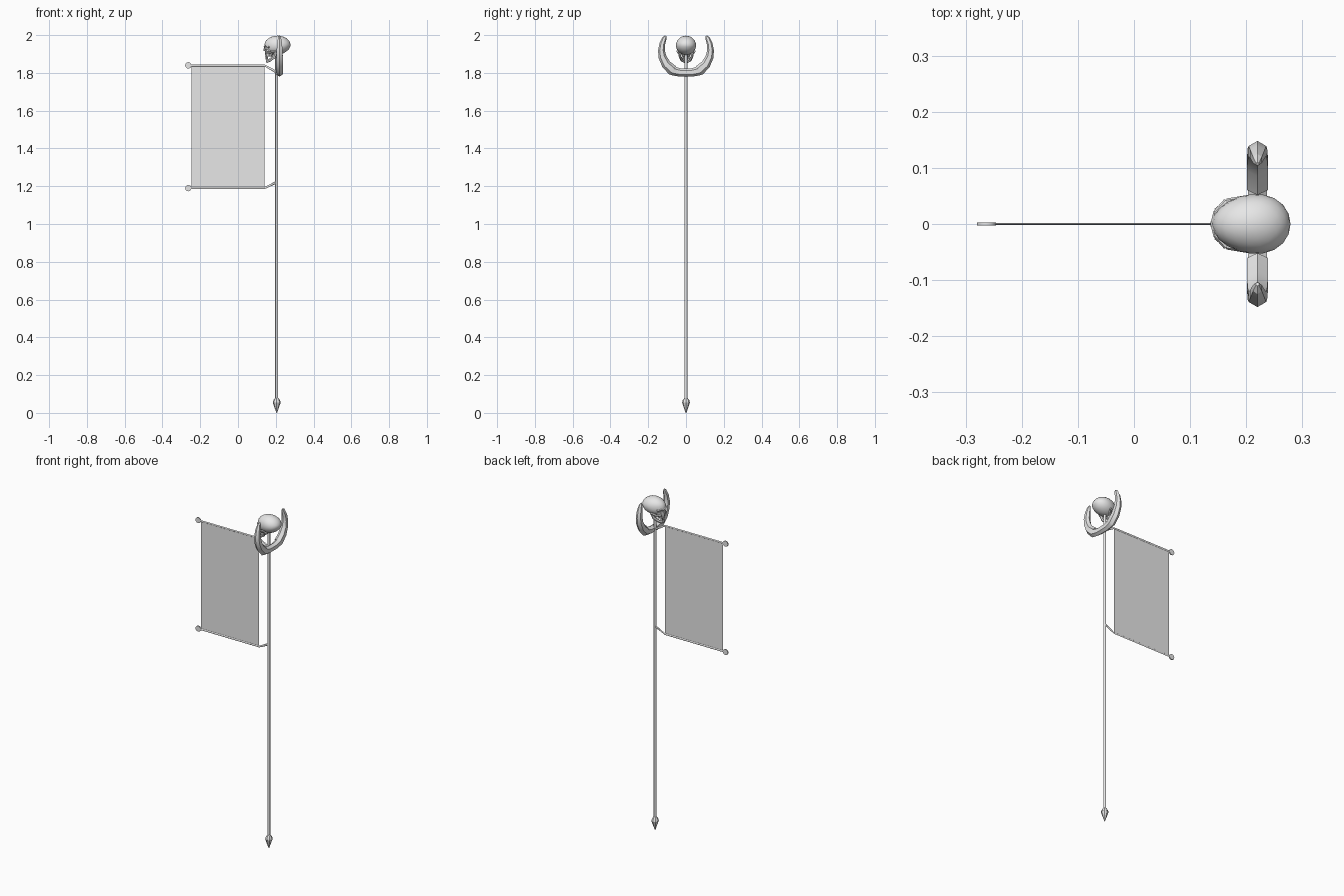
import bpy, bmesh, math
from mathutils import Vector

cube = bpy.data.objects.get("Cube")
if cube:
    bpy.data.objects.remove(cube, do_unlink=True)

GREY = (0.8, 0.8, 0.8, 1)
mat = bpy.data.materials.new("plain grey")
mat.use_nodes = True
mat.diffuse_color = GREY
mat.node_tree.nodes["Principled BSDF"].inputs["Base Color"].default_value = GREY

POLE_X = 0.205


def finish(name, bm, angle=35):
    if angle:
        bmesh.ops.recalc_face_normals(bm, faces=bm.faces)
    me = bpy.data.meshes.new(name)
    bm.to_mesh(me)
    bm.free()
    me.materials.append(mat)
    ob = bpy.data.objects.new(name, me)
    bpy.context.collection.objects.link(ob)
    if angle:
        bpy.ops.object.select_all(action='DESELECT')
        ob.select_set(True)
        bpy.context.view_layer.objects.active = ob
        bpy.ops.object.shade_smooth_by_angle(angle=math.radians(angle))
    return ob


def sweep(name, path, radii, across, sides=6, angle=35):
    """Tube along a path; radii are (in-plane, across) pairs."""
    pts = [Vector(p) for p in path]
    across = Vector(across)
    bm = bmesh.new()
    rings = []
    for i, p in enumerate(pts):
        t = (pts[min(i + 1, len(pts) - 1)] - pts[max(i - 1, 0)]).normalized()
        n = across.cross(t).normalized()
        b = t.cross(n)
        ra, rb = radii[i] if isinstance(radii, list) else radii
        ring = []
        for k in range(sides):
            a = math.tau * k / sides
            ring.append(bm.verts.new(p + n * ra * math.cos(a) + b * rb * math.sin(a)))
        rings.append(ring)
    for r, s in zip(rings, rings[1:]):
        for k in range(sides):
            j = (k + 1) % sides
            bm.faces.new((r[k], r[j], s[j], s[k]))
    bm.faces.new(rings[0][::-1])
    bm.faces.new(rings[-1])
    return finish(name, bm, angle)


# Pole and its pointed foot
sweep("pole", [(POLE_X, 0, 0.07), (POLE_X, 0, 1.91)], (0.008, 0.008), (0, 1, 0), 8, 50)
sweep("foot_spike", [(POLE_X, 0, z) for z in (0, 0.055, 0.068, 0.08)],
      [(0.002, 0.002), (0.021, 0.021), (0.017, 0.017), (0.008, 0.008)], (0, 1, 0), 8, 30)

# Banner cloth
bm = bmesh.new()
bm.faces.new([bm.verts.new(c) for c in
              ((-0.245, 0, 1.19), (0.14, 0, 1.19), (0.14, 0, 1.84), (-0.245, 0, 1.84))])
finish("banner_cloth", bm, 0)

# Bent banner rods with flat round ends
for label, z, pole_z in (("upper", 1.84, 1.803), ("lower", 1.19, 1.222)):
    sweep(label + "_rod", [(-0.25, 0, z), (0.14, 0, z), (POLE_X, 0, pole_z)],
          [(0.005, 0.002), (0.005, 0.002), (0.007, 0.004)], (0, 1, 0), 8)
    sweep(label + "_rod_end", [(-0.263, y, z) for y in (-0.003, 0.003)],
          (0.017, 0.017), (0, 0, 1), 12)

# Horned crescent: half a path mirrored across y
half = [(0.03, 1.802, 0.022, 0.019), (0.065, 1.81, 0.024, 0.02),
        (0.07, 1.813, 0.028, 0.022), (0.105, 1.845, 0.025, 0.022),
        (0.125, 1.885, 0.021, 0.02), (0.13, 1.92, 0.018, 0.018),
        (0.125, 1.955, 0.015, 0.015), (0.114, 1.985, 0.012, 0.009),
        (0.107, 1.996, 0.004, 0.003)]
full = [(-y, z, a, b) for y, z, a, b in half[::-1]] + half
sweep("crescent", [(0.22, y, z) for y, z, a, b in full],
      [(a, b) for y, z, a, b in full], (1, 0, 0), 6, 25)

# Cranium with pressed eye sockets and narrowed temples
bm = bmesh.new()
bmesh.ops.create_icosphere(bm, subdivisions=3, radius=1)
for v in bm.verts:
    x, y, z = v.co
    width = 0.053 * (1 + 0.12 * x)
    v.co = Vector((0.209 + 0.07 * x, width * y, 1.946 + 0.051 * z + 0.006 * x * (z < 0)))
    for side in (-1, 1):
        d = (v.co - Vector((0.152, side * 0.021, 1.926))).length
        if d < 0.016:
            v.co.x += 0.022 * (1 - (d / 0.016) ** 2)
finish("cranium", bm, 40)

# Brow, upper jaw and nose bridge
sweep("brow", [(0.165, -0.04, 1.936), (0.147, -0.02, 1.942), (0.142, 0, 1.938),
               (0.147, 0.02, 1.942), (0.165, 0.04, 1.936)], (0.006, 0.005), (0, 0, 1))
sweep("nose_bridge", [(0.143, 0, 1.938), (0.14, 0, 1.915)],
      [(0.006, 0.005), (0.005, 0.007)], (0, 1, 0))
sweep("upper_jaw", [(0.17, 0, 1.918), (0.165, 0, 1.905), (0.163, 0, 1.887)],
      [(0.026, 0.033), (0.024, 0.028), (0.018, 0.02)], (0, 1, 0), 8)

# Cheekbones and lower jaw
for label, s in (("right", -1), ("left", 1)):
    sweep(label + "_cheekbone", [(0.147, s * 0.022, 1.909), (0.168, s * 0.04, 1.908),
                                 (0.205, s * 0.046, 1.915)], (0.006, 0.006), (0, 0, 1))
jaw = [(0.2, 0.036, 1.91), (0.193, 0.032, 1.885), (0.168, 0.022, 1.868)]
jaw_path = jaw + [(0.153, 0.008, 1.861)]
jaw_path += [(x, -y, z) for x, y, z in jaw_path[::-1]]
sweep("lower_jaw", jaw_path, (0.006, 0.009), (0, 0, 1))

# Teeth around the front of the mouth
for i in range(-2, 3):
    a = i * 0.5
    x, y = 0.164 - 0.017 * math.cos(a), 0.018 * math.sin(a)
    sweep(f"tooth_{i + 3}", [(x, y, 1.892), (x + 0.001, y, 1.872)],
          (0.003, 0.0035), (0, 1, 0), 4)
